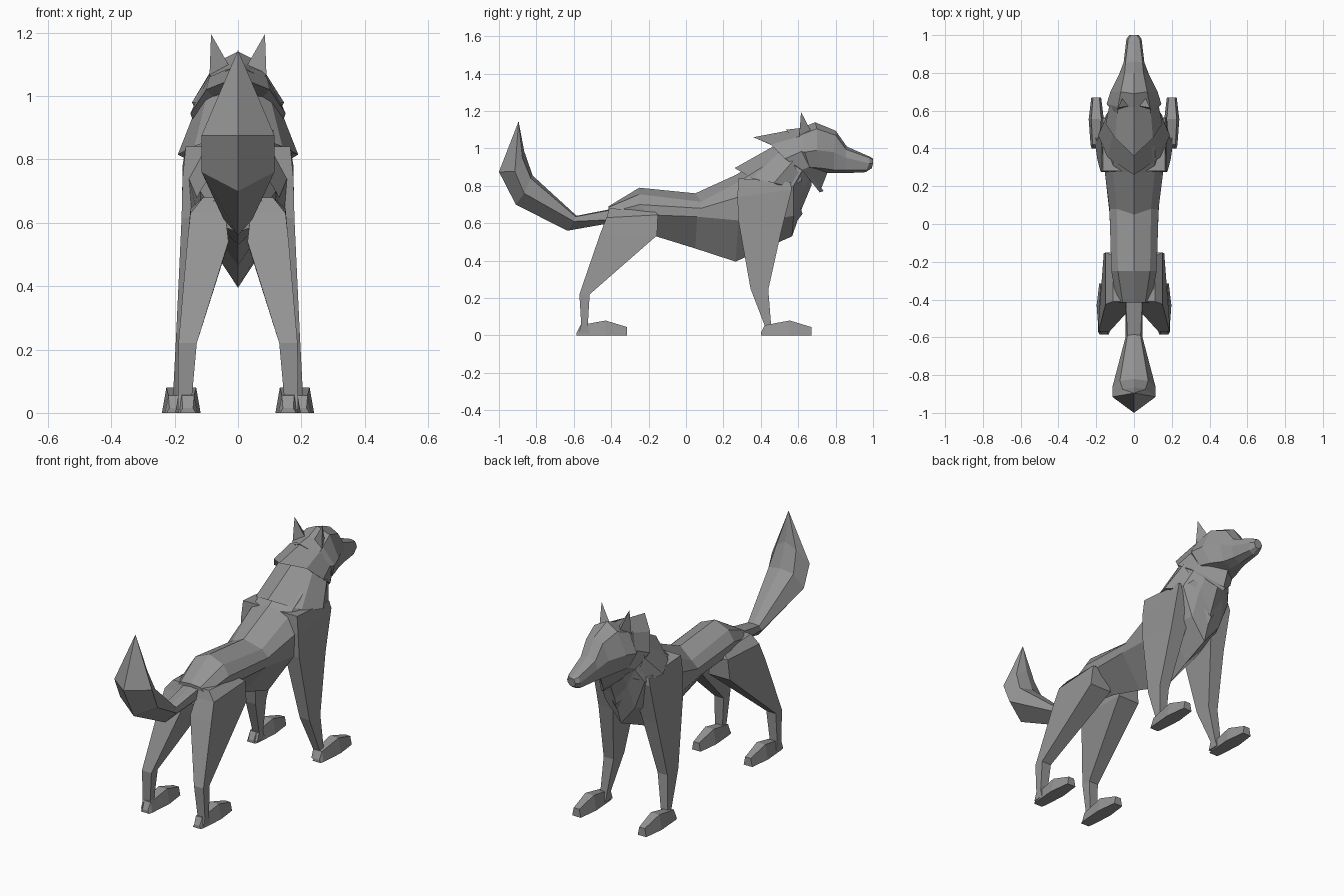
import bpy, bmesh

fur = bpy.data.materials.new("grey_fur")
fur.diffuse_color = (0.3, 0.3, 0.3, 1)


def finish(name, bm, mirror=False):
    bmesh.ops.recalc_face_normals(bm, faces=bm.faces)
    mesh = bpy.data.meshes.new(name)
    bm.to_mesh(mesh)
    bm.free()
    mesh.materials.append(fur)
    ob = bpy.data.objects.new(name, mesh)
    bpy.context.collection.objects.link(ob)
    if mirror:
        ob.modifiers.new("mirror", 'MIRROR')
    return ob


def bridge(bm, rings, caps=True):
    """Join closed rings of equal length with quads."""
    rows = [[bm.verts.new(p) for p in r] for r in rings]
    n = len(rows[0])
    for a, b in zip(rows, rows[1:]):
        for i in range(n):
            j = (i + 1) % n
            bm.faces.new((a[i], a[j], b[j], b[i]))
    if caps:
        bm.faces.new(rows[0])
        bm.faces.new(rows[-1])
    return rows


def whole(half):
    """Half ring from top centre to bottom centre -> full ring."""
    return half + [(-x, y, z) for x, y, z in half[-2:0:-1]]


def loft(name, halves, tip=None):
    bm = bmesh.new()
    rows = bridge(bm, [whole(h) for h in halves])
    if tip:
        bmesh.ops.pointmerge(bm, verts=rows[-1], merge_co=tip)
    return finish(name, bm)


# Torso: sections from rump to neck
loft("torso", [
    [(0, -.415, .69), (.06, -.415, .685), (.09, -.415, .655), (.08, -.41, .60), (0, -.40, .57)],
    [(0, -.25, .79), (.085, -.25, .755), (.12, -.25, .70), (.12, -.20, .645), (0, -.16, .53)],
    [(0, .05, .76), (.09, .08, .715), (.13, .08, .68), (.13, .06, .635), (0, .05, .465)],
    [(0, .27, .86), (.11, .28, .82), (.155, .28, .74), (.145, .28, .615), (0, .265, .395)],
    [(0, .44, .97), (.11, .44, .92), (.17, .45, .80), (.13, .46, .62), (0, .42, .465)],
    [(0, .55, 1.05), (.11, .55, .98), (.15, .575, .80), (.09, .575, .64), (0, .567, .53)],
    [(0, .62, 1.05), (.09, .62, 1.0), (.12, .62, .88), (.08, .625, .78), (0, .62, .68)],
    [(0, .68, 1.04), (.07, .68, 1.0), (.09, .68, .94), (.06, .68, .88), (0, .67, .80)],
])


# Fur collars: leading rim, flared trailing rim, tucked inner rim
def collar(name, lead, trail):
    inner = [((a[0] + b[0]) * .38, (a[1] + b[1]) / 2, (a[2] + b[2]) / 2 - .05)
             for a, b in zip(lead, trail)]
    bm = bmesh.new()
    bridge(bm, [whole(lead), whole(trail), whole(inner)], caps=False)
    finish(name, bm)


collar("shoulder_fur",
       [(0, .50, 1.03), (.10, .52, 1.0), (.145, .57, .93), (.115, .62, .83), (0, .645, .78)],
       [(0, .26, .895), (.14, .355, .84), (.19, .47, .815), (.15, .565, .795), (0, .60, .62)])
collar("neck_fur",
       [(0, .57, 1.10), (.09, .585, 1.06), (.13, .63, .99), (.09, .70, .92), (0, .76, .88)],
       [(0, .36, 1.06), (.10, .455, 1.02), (.15, .53, .945), (.13, .62, .885), (0, .715, .765)])

# Head with muzzle
loft("head", [
    [(0, .535, 1.10), (.09, .57, 1.05), (.125, .61, .98), (.10, .63, .91), (0, .66, .88)],
    [(0, .62, 1.11), (.085, .62, 1.075), (.145, .635, .98), (.11, .66, .90), (0, .68, .87)],
    [(0, .69, 1.14), (.07, .70, 1.105), (.125, .70, .99), (.09, .72, .895), (0, .74, .87)],
    [(0, .80, 1.095), (.05, .80, 1.07), (.08, .79, .98), (.06, .79, .885), (0, .78, .87)],
    [(0, .86, 1.01), (.045, .855, .995), (.055, .855, .95), (.045, .855, .885), (0, .855, .868)],
    [(0, .985, .955), (.03, .98, .95), (.04, .98, .92), (.03, .965, .885), (0, .96, .873)],
    [(0, 1.0, .945), (.015, 1.0, .94), (.025, 1.0, .92), (.015, .995, .90), (0, .995, .895)],
])

# Tail: thin root bending up into a pointed brush
loft("tail", [
    [(0, -.38, .68), (.045, -.38, .675), (.045, -.38, .62), (0, -.38, .605)],
    [(0, -.585, .64), (.035, -.59, .635), (.045, -.60, .61), (0, -.635, .56)],
    [(0, -.82, .855), (.075, -.83, .84), (.115, -.865, .76), (0, -.91, .70)],
    [(0, -.865, .985), (.06, -.875, .95), (.115, -.915, .876), (0, -1.0, .875)],
    [(0, -.895, 1.14)] * 1 + [(.01, -.895, 1.13), (.01, -.9, 1.13), (0, -.905, 1.13)],
], tip=(0, -.895, 1.145))


# Legs: four-cornered sections (z back, z front, x inner, x outer, y back, y front)
def limb(name, sections):
    bm = bmesh.new()
    bridge(bm, [[(x0, y0, zb), (x1, y0, zb), (x1, y1, zf), (x0, y1, zf)]
                for zb, zf, x0, x1, y0, y1 in sections])
    return finish(name, bm, True)


limb("front_legs", [
    (.84, .82, .05, .165, .28, .56),
    (.74, .78, .05, .175, .275, .565),
    (.615, .56, .09, .178, .28, .51),
    (.25, .245, .135, .195, .345, .44),
    (.055, .055, .165, .205, .42, .455),
    (.01, .01, .165, .21, .405, .47),
])
limb("back_legs", [
    (.68, .665, .05, .11, -.41, -.17),
    (.63, .645, .04, .15, -.425, -.15),
    (.54, .535, .03, .16, -.46, -.155),
    (.22, .22, .13, .188, -.57, -.515),
    (.055, .055, .145, .19, -.56, -.525),
    (.01, .01, .14, .19, -.575, -.515),
])


# Paws: heel, broad middle, blunt toe (y, half width, top height)
def paw(name, x, y):
    bm = bmesh.new()
    bridge(bm, [[(x - w, y + d, 0), (x + w, y + d, 0),
                 (x + w * .65, y + d, h), (x - w * .65, y + d, h)]
                for d, w, h in ((0, .025, .015), (.02, .03, .055),
                                (.155, .04, .08), (.27, .026, .045))])
    finish(name, bm, True)


paw("front_paws", .20, .40)
paw("back_paws", .158, -.585)

# Ears: three-sided spikes
bm = bmesh.new()
base = [bm.verts.new(p) for p in ((.025, .625, 1.09), (.09, .605, 1.06), (.06, .67, 1.09))]
tip = bm.verts.new((.085, .615, 1.195))
bm.faces.new(base)
for i in range(3):
    bm.faces.new((base[i], base[(i + 1) % 3], tip))
finish("ears", bm, True)
